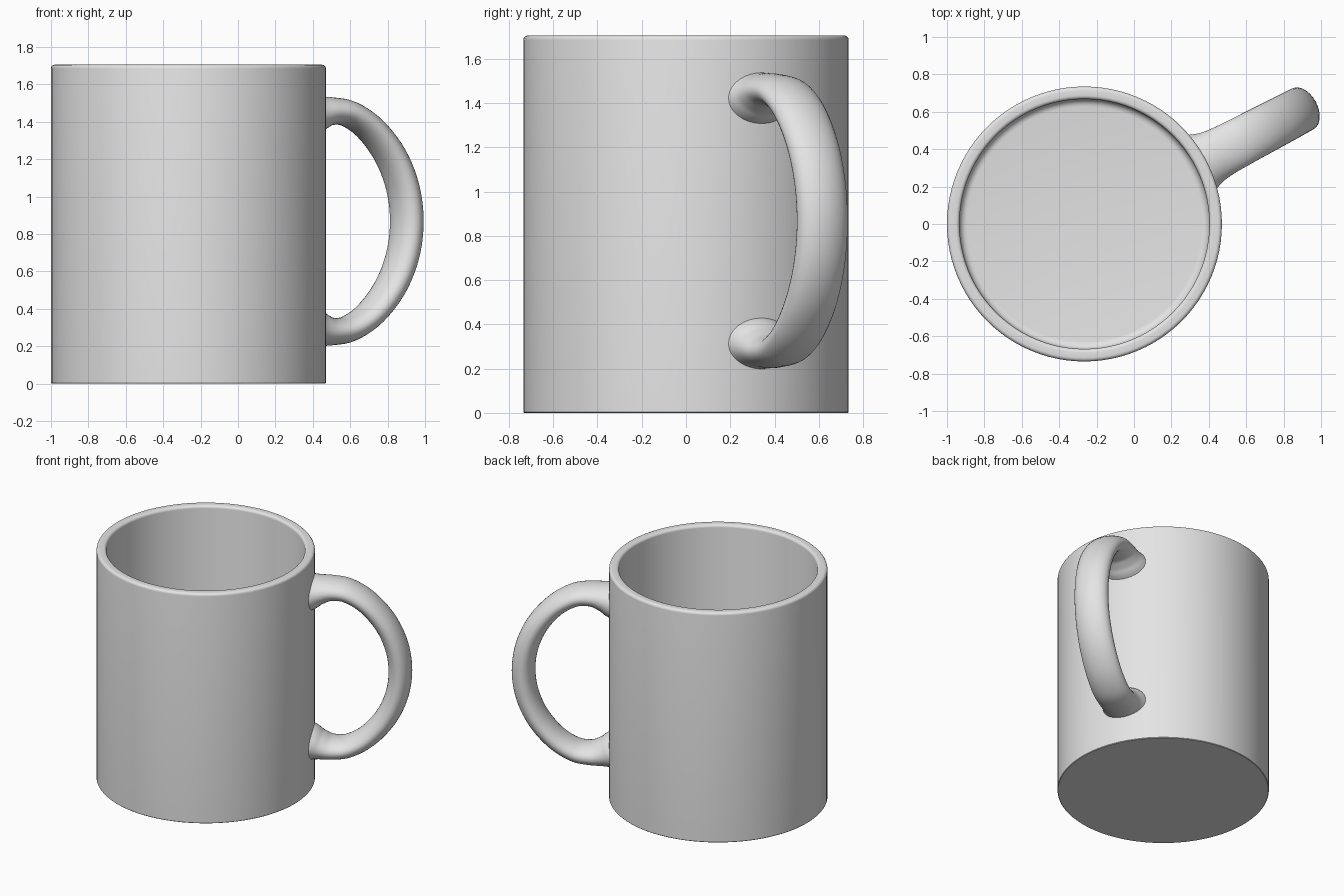
import bpy
import bmesh
from math import cos, sin, pi, radians
from mathutils import Vector

default = bpy.data.objects.get("Cube")
if default:
    bpy.data.objects.remove(default, do_unlink=True)

CENTRE_X = -0.265      # axis of the cup
RADIUS = 0.735
HEIGHT = 1.705
INNER = 0.668
FLOOR = 0.07
HANDLE_ANGLE = radians(27.8)
HANDLE_MID = 0.868     # height about which the handle mirrors

glaze = bpy.data.materials.new("grey_glaze")
glaze.use_nodes = True
colour = (0.78, 0.78, 0.78, 1)
glaze.diffuse_color = colour
glaze.node_tree.nodes["Principled BSDF"].inputs["Base Color"].default_value = colour


def finish(bm, name):
    """Turn a bmesh into a smooth shaded, placed object."""
    bmesh.ops.remove_doubles(bm, verts=bm.verts, dist=1e-5)
    bmesh.ops.recalc_face_normals(bm, faces=bm.faces)
    mesh = bpy.data.meshes.new(name)
    bm.to_mesh(mesh)
    bm.free()
    obj = bpy.data.objects.new(name, mesh)
    bpy.context.collection.objects.link(obj)
    obj.location.x = CENTRE_X
    mesh.materials.append(glaze)
    bpy.ops.object.select_all(action='DESELECT')
    obj.select_set(True)
    bpy.context.view_layer.objects.active = obj
    bpy.ops.object.shade_smooth_by_angle(angle=radians(40))
    return obj


def arc(cx, cz, rad, start, end, steps):
    """Points of a circular arc in the profile plane, angles in degrees."""
    angles = [radians(start + (end - start) * i / steps) for i in range(steps + 1)]
    return [(cx + rad * cos(a), cz + rad * sin(a)) for a in angles]


# Cup body: lathed wall with a rounded rim and filleted inner floor
rim, fillet = 0.02, 0.04
profile = [(0, 0), (RADIUS - 0.004, 0), (RADIUS, 0.004)]
profile += arc(RADIUS - rim, HEIGHT - rim, rim, 0, 90, 5)
profile += arc(INNER + rim, HEIGHT - rim, rim, 90, 180, 5)
profile += arc(INNER - fillet, FLOOR + fillet, fillet, 0, -90, 5)
profile.append((0, FLOOR))

bm = bmesh.new()
verts = [bm.verts.new((r, 0, z)) for r, z in profile]
edges = [bm.edges.new(pair) for pair in zip(verts, verts[1:])]
bmesh.ops.spin(bm, geom=verts + edges, cent=(0, 0, 0), axis=(0, 0, 1),
               angle=2 * pi, steps=96, use_merge=True)
finish(bm, "cup_body")

# Handle: (reach, height, half thickness, half width) from upper root to middle
upper = [
    (0.69, 1.425, 0.135, 0.172),
    (0.725, 1.43, 0.118, 0.158),
    (0.78, 1.444, 0.094, 0.141),
    (0.86, 1.457, 0.075, 0.133),
    (0.97, 1.442, 0.070, 0.130),
    (1.10, 1.362, 0.071, 0.128),
    (1.22, 1.22, 0.075, 0.126),
    (1.295, 1.05, 0.078, 0.124),
    (1.32, HANDLE_MID, 0.079, 0.123),
]
lower = [(r, 2 * HANDLE_MID - z, t, w) for r, z, t, w in reversed(upper[:-1])]
keys = [Vector(k) for k in upper + lower]


def spline(points, steps):
    """Smooth interpolation through all points."""
    result = []
    for i in range(len(points) - 1):
        b, c = points[i], points[i + 1]
        a = points[i - 1] if i else 2 * b - c
        d = points[i + 2] if i + 2 < len(points) else 2 * c - b
        for s in range(steps):
            t = s / steps
            result.append(b + (c - a) * (t / 2) + (2 * a - 5 * b + 4 * c - d) * (t * t / 2)
                          + (3 * b - a - 3 * c + d) * (t ** 3 / 2))
    return result + [points[-1]]


path = spline(keys, 5)
out = Vector((cos(HANDLE_ANGLE), sin(HANDLE_ANGLE), 0))
side = Vector((-sin(HANDLE_ANGLE), cos(HANDLE_ANGLE), 0))
up = Vector((0, 0, 1))
SIDES = 32

bm = bmesh.new()
rings = []
for i, (reach, z, thick, width) in enumerate(path):
    step = path[min(i + 1, len(path) - 1)] - path[max(i - 1, 0)]
    tangent = (out * step[0] + up * step[1]).normalized()
    if i in (0, len(path) - 1):
        tangent = out if i == 0 else -out   # roots sit flat inside the wall
    normal = tangent.cross(side)
    centre = out * reach + up * z
    rings.append([bm.verts.new(centre + normal * thick * cos(a) + side * width * sin(a))
                  for a in (2 * pi * k / SIDES for k in range(SIDES))])
for first, second in zip(rings, rings[1:]):
    for k in range(SIDES):
        n = (k + 1) % SIDES
        bm.faces.new((first[k], first[n], second[n], second[k]))
bm.faces.new(rings[0])
bm.faces.new(rings[-1])
finish(bm, "handle")
